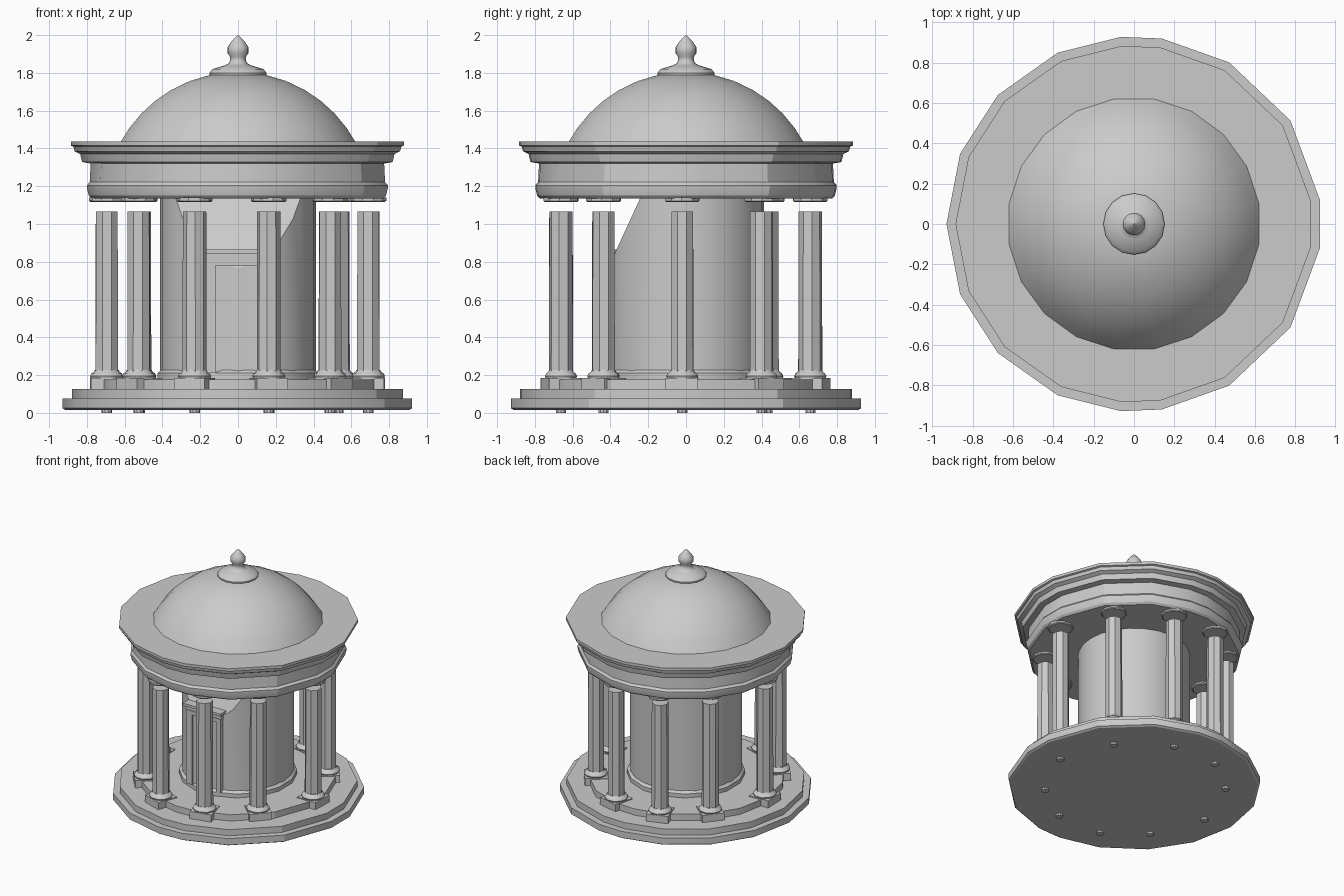
import bpy, bmesh
from math import radians, degrees, cos, sin, atan2, pi
from mathutils import Vector

if "Cube" in bpy.data.objects:
    bpy.data.objects.remove(bpy.data.objects["Cube"])

# uneven low-poly corner angles of the steps and cornice
ROUND = [-158, -136.5, -114, -94, -81.5, -59.5, -33.5, -7.3, 7.3,
         33.5, 59.5, 81.5, 94, 114, 136.5, 158, 180]


def even(n, off=0.0):
    return [off + 360 * i / n for i in range(n)]


def finish(bm, name, smooth=25):
    bmesh.ops.recalc_face_normals(bm, faces=bm.faces)
    me = bpy.data.meshes.new(name)
    bm.to_mesh(me)
    bm.free()
    ob = bpy.data.objects.new(name, me)
    bpy.context.collection.objects.link(ob)
    if smooth:
        bpy.ops.object.select_all(action='DESELECT')
        ob.select_set(True)
        bpy.context.view_layer.objects.active = ob
        bpy.ops.object.shade_smooth_by_angle(angle=radians(smooth))
    return ob


def add_lathe(bm, profile, angles, cx=0.0, cy=0.0):
    """Spin an (r, z) profile; both ends are capped."""
    rings = [[bm.verts.new((cx + r * cos(radians(a)), cy + r * sin(radians(a)), z))
              for a in angles] for r, z in profile]
    n = len(angles)
    for lo, hi in zip(rings, rings[1:]):
        for i in range(n):
            j = (i + 1) % n
            bm.faces.new((lo[i], lo[j], hi[j], hi[i]))
    bm.faces.new(rings[0][::-1])
    bm.faces.new(rings[-1])


def lathe(name, profile, angles, smooth=25):
    bm = bmesh.new()
    add_lathe(bm, profile, angles)
    return finish(bm, name, smooth)


def box(name, x0, x1, y0, y1, z0, z1):
    bm = bmesh.new()
    bmesh.ops.create_cube(bm, size=1)
    for v in bm.verts:
        v.co = Vector(((x0 + x1) / 2 + v.co.x * (x1 - x0),
                       (y0 + y1) / 2 + v.co.y * (y1 - y0),
                       (z0 + z1) / 2 + v.co.z * (z1 - z0)))
    return finish(bm, name, 0)


# stepped base
lathe("lower_step", [(0.915, 0.016), (0.93, 0.025), (0.93, 0.077)], ROUND)
lathe("middle_step", [(0.88, 0.07), (0.88, 0.127)], ROUND)
lathe("upper_step", [(0.73, 0.12), (0.73, 0.178)], ROUND)

# round inner chamber, with the sloping cut above the door
lathe("chamber_footing", [(0.435, 0.17), (0.435, 0.21), (0.415, 0.228)], even(16, 11.25))
bm = bmesh.new()
add_lathe(bm, [(0.413, 0.2), (0.413, 1.135)], even(24))
cut = bmesh.ops.bisect_plane(bm, geom=bm.verts[:] + bm.edges[:] + bm.faces[:],
                             plane_co=(0, -0.37, 0.86), plane_no=(0, -0.26, 0.12),
                             clear_outer=True)
edges = [e for e in cut["geom_cut"] if isinstance(e, bmesh.types.BMEdge)]
bmesh.ops.holes_fill(bm, edges=edges)
finish(bm, "chamber_wall")

# doorway
box("door_panel", -0.12, 0.10, -0.408, -0.36, 0.21, 0.78)
box("door_jamb_left", -0.175, -0.12, -0.418, -0.35, 0.21, 0.80)
box("door_jamb_right", 0.10, 0.135, -0.418, -0.35, 0.21, 0.80)
box("door_head", -0.175, 0.135, -0.42, -0.35, 0.78, 0.81)
box("door_lintel", -0.18, 0.14, -0.415, -0.34, 0.81, 0.845)
box("door_cornice", -0.19, 0.15, -0.44, -0.33, 0.845, 0.865)

# ten columns
SPOTS = [(-0.695, -0.02), (-0.525, -0.437), (-0.23, -0.662), (0.163, -0.662),
         (0.487, -0.437), (0.69, -0.02), (0.53, 0.40), (0.165, 0.658),
         (-0.228, 0.658), (-0.52, 0.43)]
for i, (x, y) in enumerate(SPOTS, 1):
    a = degrees(atan2(y, x))
    bm = bmesh.new()
    add_lathe(bm, [(0.12, 0.12), (0.12, 0.185)], even(4, a + 45), x, y)
    finish(bm, f"column_plinth_{i}", 0)
    bm = bmesh.new()
    add_lathe(bm, [(0.083, 0.18), (0.088, 0.195), (0.08, 0.21), (0.07, 0.215),
                   (0.064, 0.226)], even(10, a), x, y)
    finish(bm, f"column_base_{i}", 40)
    bm = bmesh.new()
    add_lathe(bm, [(0.064, 0.22), (0.062, 1.067)], even(8, a + 22.5), x, y)
    finish(bm, f"column_shaft_{i}", 0)
    bm = bmesh.new()
    add_lathe(bm, [(0.088, 1.117), (0.095, 1.123), (0.095, 1.14)], even(10, a), x, y)
    finish(bm, f"column_capital_{i}")
    bm = bmesh.new()
    add_lathe(bm, [(0.028, 0.0), (0.028, 0.02)], even(10), x, y)
    finish(bm, f"base_stud_{i}")

# entablature and cornice
lathe("entablature", [(0.775, 1.135), (0.79, 1.15), (0.80, 1.19), (0.80, 1.205),
                      (0.785, 1.222), (0.78, 1.32), (0.825, 1.328), (0.832, 1.355),
                      (0.835, 1.37), (0.865, 1.385), (0.872, 1.41), (0.885, 1.415),
                      (0.885, 1.437)], ROUND)

# dome: a cap of a sphere
R, CZ = 0.72, 1.085
caps = [radians(t) for t in (61, 54, 46, 38, 30, 21, 12)]
lathe("dome", [(R * sin(t), CZ + R * cos(t)) for t in caps], even(20, 9), 30)

# finial
lathe("finial", [(0.15, 1.783), (0.152, 1.80), (0.135, 1.82), (0.075, 1.838),
                 (0.052, 1.848), (0.042, 1.865), (0.042, 1.885), (0.056, 1.905),
                 (0.056, 1.935), (0.04, 1.96), (0.018, 1.985), (0.002, 2.0)],
      even(16), 40)
